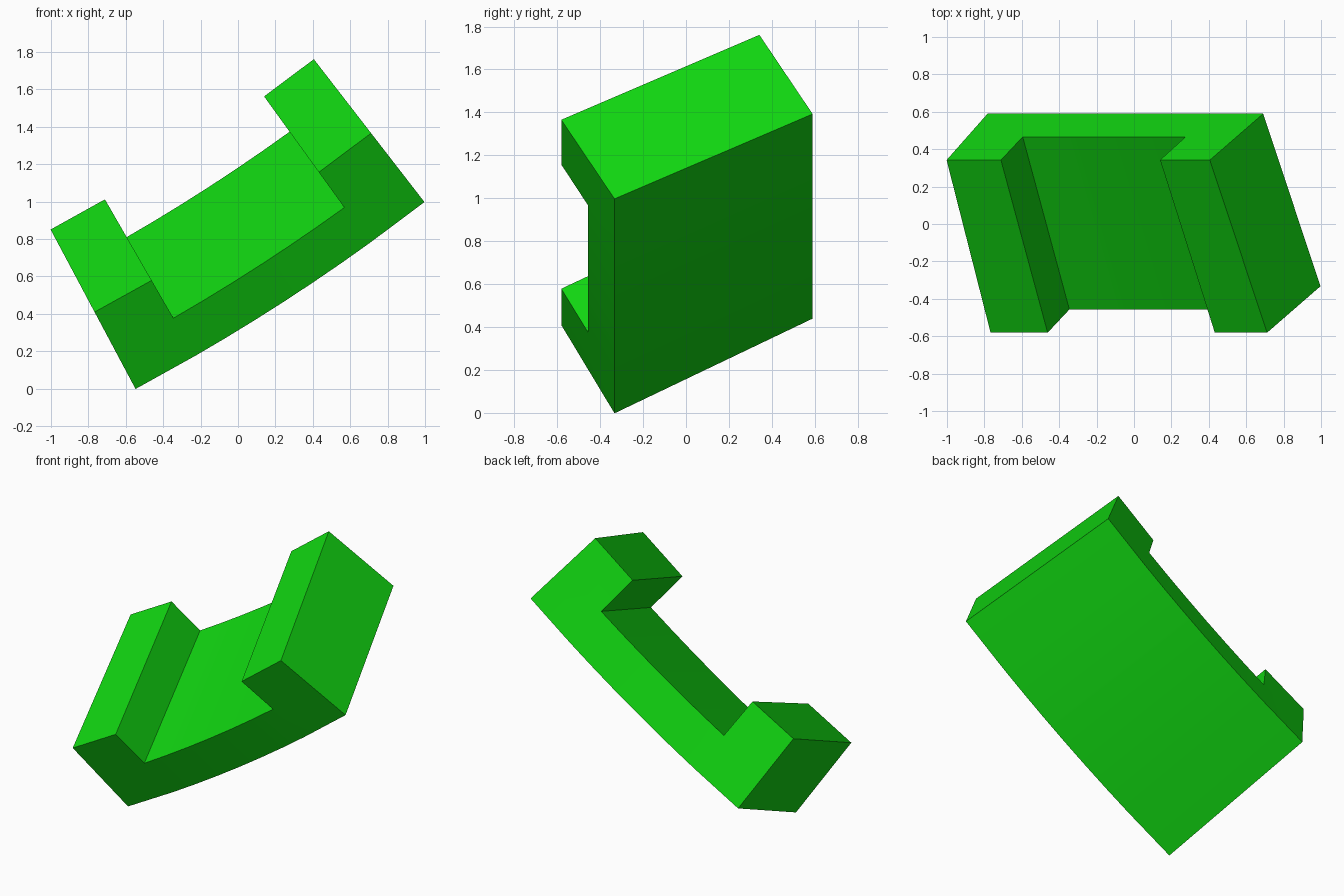
import bpy, bmesh, math
from mathutils import Vector

cube = bpy.data.objects.get("Cube")
if cube:
    bpy.data.objects.remove(cube, do_unlink=True)

# Large arc, in the xz plane, that the bar is swept along
CX, CZ, RADIUS = -5.664, 9.60, 10.88
START, END, LIP = 28.05, 37.75, 1.92       # degrees
SEGMENTS = 6
# Leaning cross-section, as (y, depth towards the arc centre)
FRONT_OUTER = Vector((-0.333, 0.0))
LENGTH = Vector((0.923, 0.50))
RISE = Vector((-0.124, 0.233))             # thickness of base, and of each lip

# One flat green
green = bpy.data.materials.new("bright green")
colour = (0.0056, 0.68, 0.0056, 1)
green.diffuse_color = colour
green.use_nodes = True
green.node_tree.nodes["Principled BSDF"].inputs["Base Color"].default_value = colour

# Angle stations: both ends, both lip edges, and the channel between them
a, b = START + LIP, END - LIP
angles = [START] + [a + (b - a) * i / SEGMENTS for i in range(SEGMENTS + 1)] + [END]

# Curved base, built as (angle, y, depth)
bm = bmesh.new()
section = [FRONT_OUTER, FRONT_OUTER + LENGTH,
           FRONT_OUTER + LENGTH + RISE, FRONT_OUTER + RISE]
rings = [[bm.verts.new((t, p.x, p.y)) for p in section] for t in angles]
floor = []
for r0, r1 in zip(rings, rings[1:]):
    for i in range(4):
        j = (i + 1) % 4
        face = bm.faces.new((r0[i], r0[j], r1[j], r1[i]))
        if i == 2:
            floor.append(face)
bm.faces.new(rings[0])
bm.faces.new(rings[-1])

# Raised lips at the two ends
lips = bmesh.ops.extrude_discrete_faces(bm, faces=[floor[0], floor[-1]])["faces"]
for face in lips:
    bmesh.ops.translate(bm, verts=face.verts, vec=(0, RISE.x, RISE.y))
bmesh.ops.remove_doubles(bm, verts=bm.verts, dist=1e-5)

# Wrap onto the arc
for v in bm.verts:
    t, r = math.radians(v.co.x), RADIUS - v.co.z
    v.co = (CX + r * math.sin(t), v.co.y, CZ - r * math.cos(t))
bmesh.ops.recalc_face_normals(bm, faces=bm.faces)

mesh = bpy.data.meshes.new("curved_channel_bracket")
bm.to_mesh(mesh)
bm.free()
mesh.materials.append(green)
bracket = bpy.data.objects.new("curved_channel_bracket", mesh)
bpy.context.collection.objects.link(bracket)

# Soften the shallow bend, keep the corners sharp
bpy.ops.object.select_all(action='DESELECT')
bracket.select_set(True)
bpy.context.view_layer.objects.active = bracket
bpy.ops.object.shade_smooth_by_angle(angle=math.radians(20))
